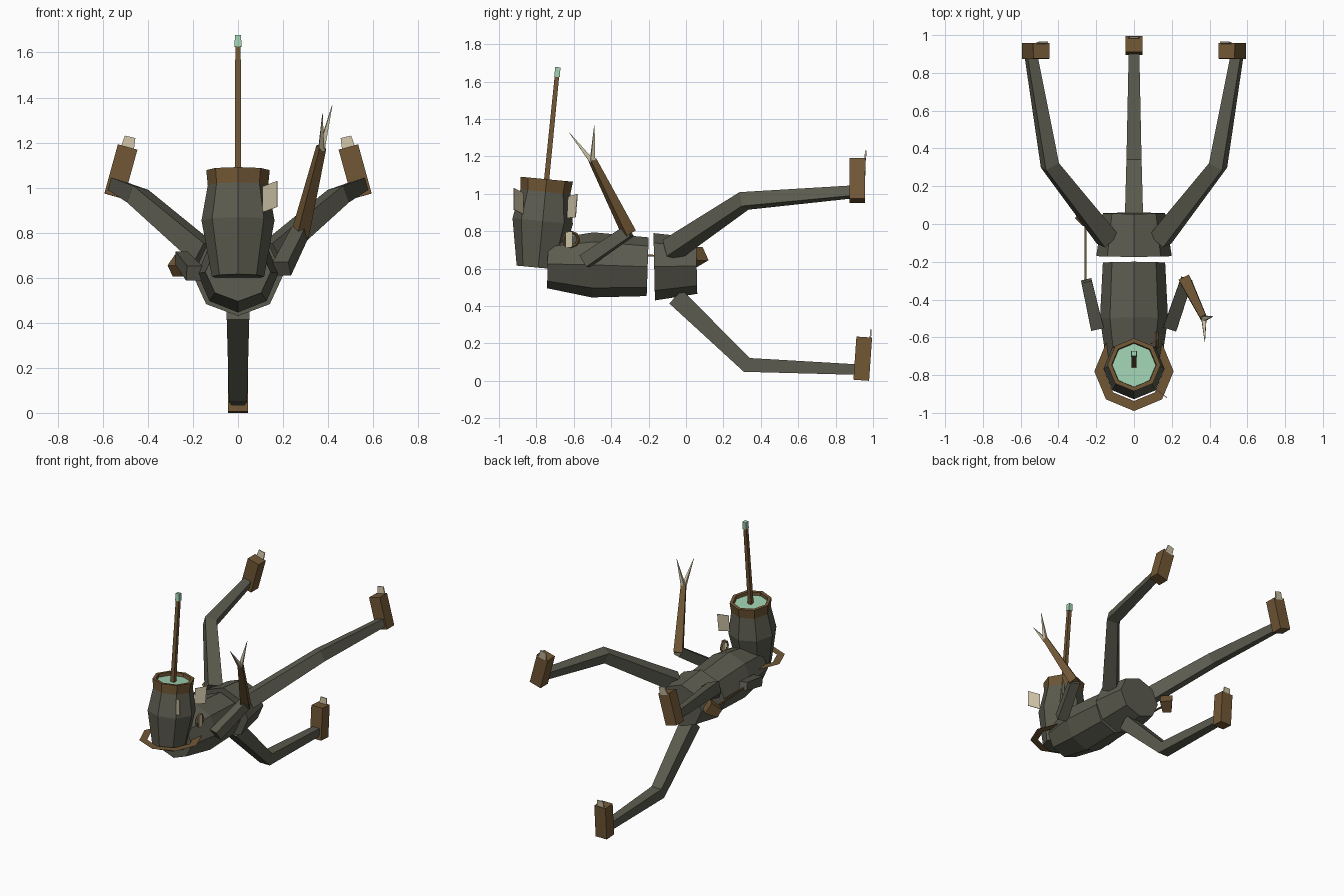
import bpy, bmesh, math
from mathutils import Vector

if "Cube" in bpy.data.objects:
    bpy.data.objects.remove(bpy.data.objects["Cube"])

def material(name, rgb):
    m = bpy.data.materials.new(name)
    m.diffuse_color = (*rgb, 1)
    m.use_nodes = True
    m.node_tree.nodes["Principled BSDF"].inputs["Base Color"].default_value = m.diffuse_color
    return m

GREY = material("olive grey", (0.105, 0.105, 0.078))
BROWN = material("rust brown", (0.165, 0.095, 0.036))
CREAM = material("bone cream", (0.60, 0.53, 0.37))
GLOW = material("pale green", (0.35, 0.64, 0.44))


def finish(bm, name, mat):
    bmesh.ops.recalc_face_normals(bm, faces=bm.faces)
    me = bpy.data.meshes.new(name)
    bm.to_mesh(me)
    bm.free()
    me.materials.append(mat)
    ob = bpy.data.objects.new(name, me)
    bpy.context.collection.objects.link(ob)
    return ob


def tube(name, pts, radii, mat, sides=4, up=(0, 0, 1), axis=None, caps=True):
    """Sweep a polygon along points; radius is a number or (side, up) pair.
    Four-sided tubes use the radius as half width."""
    bm = bmesh.new()
    pts = [Vector(p) for p in pts]
    rings = []
    for i, p in enumerate(pts):
        if axis:
            t = Vector(axis).normalized()
        else:
            a = (p - pts[i - 1]).normalized() if i else Vector()
            b = (pts[i + 1] - p).normalized() if i < len(pts) - 1 else Vector()
            t = (a + b).normalized()
        s = t.cross(Vector(up)).normalized()
        u = s.cross(t)
        r = radii[i]
        rs, ru = r if isinstance(r, tuple) else (r, r)
        k, off = (math.sqrt(2), math.pi / 4) if sides == 4 else (1, 0)
        ring = []
        for j in range(sides):
            w = off + 2 * math.pi * j / sides
            ring.append(bm.verts.new(p + s * (rs * k * math.cos(w)) + u * (ru * k * math.sin(w))))
        rings.append(ring)
    for a, b in zip(rings, rings[1:]):
        for j in range(sides):
            n = (j + 1) % sides
            bm.faces.new((a[j], a[n], b[n], b[j]))
    if caps:
        bm.faces.new(rings[0])
        bm.faces.new(rings[-1])
    return finish(bm, name, mat)


# Torso and pelvis: two octagonal pieces lying along y
tube("torso", [(0, -.74, .625), (0, -.5, .62), (0, -.205, .61)],
     [(.145, .13), (.18, .174), (.165, .157)], GREY, 8)
tube("pelvis", [(0, -.17, .61), (0, .057, .615)], [(.2, .18), (.165, .15)], GREY, 8)

# Head: tilted barrel with flared rim, liquid and mast
TILT = Vector((0, .095, 1)).normalized()
BASE = Vector((0, -.79, .605))
def on_axis(h):
    return BASE + TILT * h

tube("head_barrel", [on_axis(h) for h in (0, .25, .42)], [.116, .162, .132], GREY, 8,
     up=(0, -1, 0), axis=TILT)
tube("head_rim", [on_axis(h) for h in (.405, .475, .475, .41)], [.134, .141, .118, .112],
     BROWN, 8, up=(0, -1, 0), axis=TILT, caps=False)
tube("head_liquid", [on_axis(.43), on_axis(.452)], [.115, .115], GLOW, 8,
     up=(0, -1, 0), axis=TILT)
tube("mast", [on_axis(.43), (0, -.69, 1.63)], [.014, .012], BROWN, up=(0, -1, 0))
tube("mast_tip", [(0, -.69, 1.625), (0, -.685, 1.677)], [.015, .014], GLOW, up=(0, -1, 0))

# Flat octagonal collar
tube("collar", [(0, -.78, .655)] * 2, [.21, .157], BROWN, 8, up=(0, 1, 0),
     axis=(0, 0, 1), caps=False)

# Radial scrap plates beside the head
def plate(name, corners, mat):
    bm = bmesh.new()
    bm.faces.new([bm.verts.new(c) for c in corners])
    ob = finish(bm, name, mat)
    sol = ob.modifiers.new("thickness", 'SOLIDIFY')
    sol.thickness = .004
    sol.offset = 0

plate("ear_plate_front", [(.11, -.87, .89), (.175, -.92, .915), (.175, -.92, 1.03), (.11, -.87, 1.005)], CREAM)
plate("ear_plate_back", [(.09, -.635, .87), (.15, -.59, .875), (.155, -.58, 1.0), (.095, -.63, .985)], CREAM)

# Ring and tag on the shoulder
bpy.ops.mesh.primitive_torus_add(major_segments=8, minor_segments=4, major_radius=.04,
                                 minor_radius=.009, location=(.12, -.615, .755),
                                 rotation=(0, math.pi / 2, 0))
ring = bpy.context.object
ring.name = "shoulder_ring"
ring.data.materials.append(BROWN)
plate("shoulder_tag", [(.135, -.645, .71), (.135, -.608, .715), (.135, -.608, .8), (.135, -.645, .795)], CREAM)

# Right arm with forked tip
tube("right_upper_arm", [(.195, -.54, .64), (.275, -.305, .8)], [.036, .032], GREY)
tube("right_forearm", [(.275, -.305, .79), (.37, -.5, 1.18)], [.03, .017], BROWN)
for i, tip in enumerate([(.418, -.49, 1.365), (.375, -.625, 1.328)]):
    tube(f"fork_prong_{i + 1}", [(.37, -.5, 1.17), tip], [.013, .001], CREAM)

# Left arm stump with loose hand on a cord
tube("left_upper_arm", [(-.195, -.55, .62), (-.252, -.3, .69)], [.034, .028], GREY)
tube("hand_cord", [(-.256, -.31, .675), (-.256, .03, .66)], [.005, .005], BROWN)
tube("left_hand", [(-.28, .02, .63), (-.225, .075, .68)], [.03, .042], BROWN)

# Three legs: shin chain, foot block and toe plate
def leg(name, path, up, foot, toe):
    tube(name + "_leg", path, [.05, .04, .028], GREY, up=up)
    tube(name + "_foot", foot, [(.045, .042)] * 2, BROWN, up=(0, 1, 0))
    tube(name + "_toe", toe, [(.03, .004), (.024, .004)], CREAM, up=(0, 1, 0))

for name, s in (("right", 1), ("left", -1)):
    m = lambda pts: [(s * x, y, z) for x, y, z in pts]
    leg("upper_" + name, m([(.14, -.08, .70), (.445, .31, .962), (.545, .89, 1.01)]),
        (-.27 * s, 0, .96),
        m([(.55, .915, .962), (.49, .917, 1.18)]),
        m([(.492, .955, 1.17), (.479, .962, 1.225)]))
leg("lower", [(0, -.055, .45), (0, .325, .085), (0, .92, .06)], (0, 0, 1),
    [(0, .937, .003), (0, .953, .234)], [(0, .985, .22), (0, .989, .275)])
